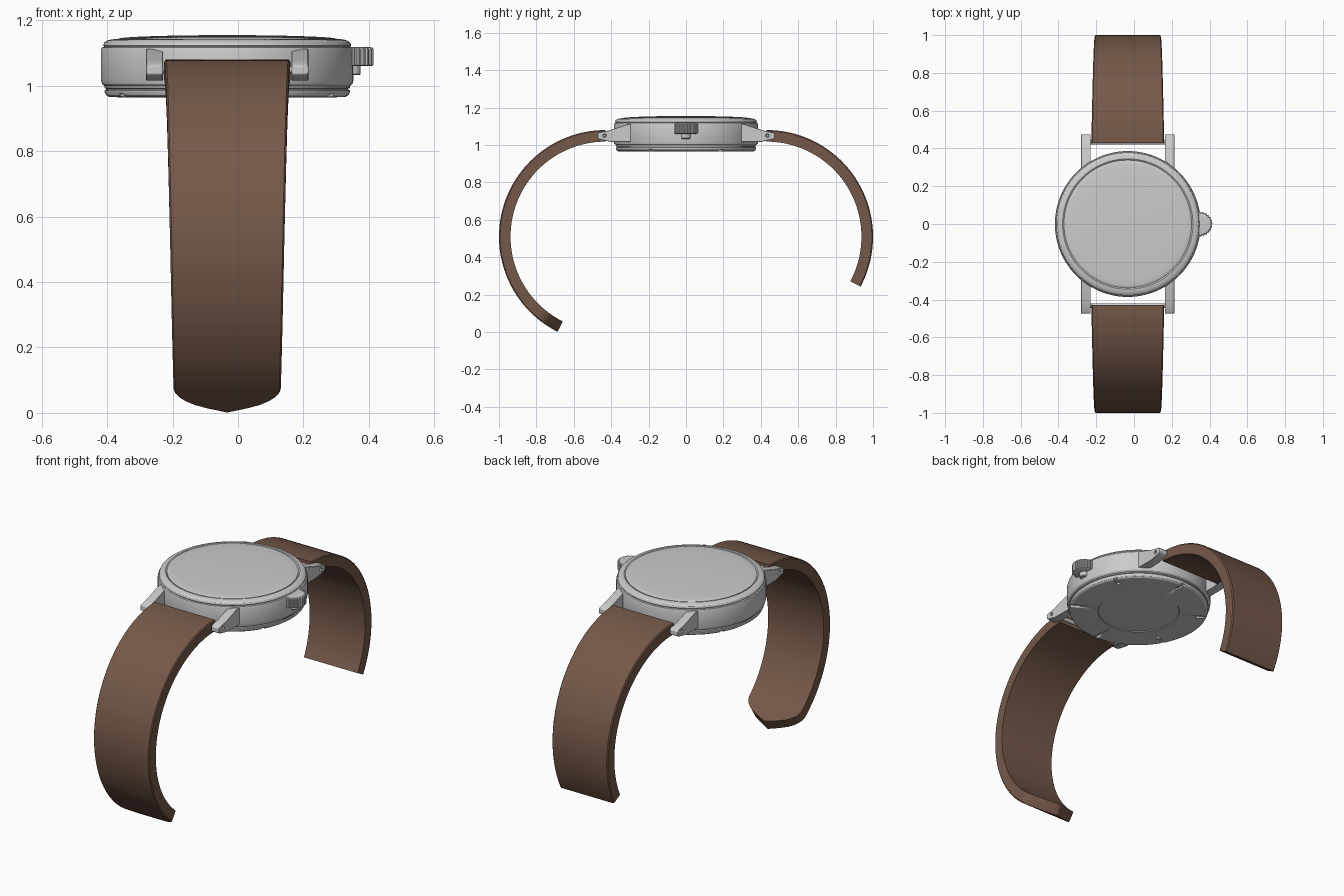
import bpy, bmesh
from math import sin, cos, pi, radians

if "Cube" in bpy.data.objects:
    bpy.data.objects.remove(bpy.data.objects["Cube"])

CX = -0.033          # watch axis
LUG_Y, LUG_Z = 0.435, 1.05

leather = bpy.data.materials.new("brown_leather")
leather.diffuse_color = (0.178, 0.098, 0.067, 1)
leather.use_nodes = True
leather.node_tree.nodes["Principled BSDF"].inputs["Base Color"].default_value = leather.diffuse_color


def finish(name, bm, angle=30, mat=None):
    bmesh.ops.recalc_face_normals(bm, faces=bm.faces[:])
    me = bpy.data.meshes.new(name)
    bm.to_mesh(me)
    bm.free()
    ob = bpy.data.objects.new(name, me)
    bpy.context.collection.objects.link(ob)
    if mat:
        me.materials.append(mat)
    bpy.ops.object.select_all(action='DESELECT')
    ob.select_set(True)
    bpy.context.view_layer.objects.active = ob
    bpy.ops.object.shade_smooth_by_angle(angle=radians(angle))
    return ob


def skin(bm, rings, caps=True):
    """Join closed rings of points into a tube."""
    rv = [[bm.verts.new(p) for p in r] for r in rings]
    n = len(rv[0])
    for a, b in zip(rv, rv[1:]):
        for i in range(n):
            bm.faces.new((a[i], a[(i + 1) % n], b[(i + 1) % n], b[i]))
    if caps:
        bm.faces.new(rv[0])
        bm.faces.new(rv[-1][::-1])


def lathe(name, profile, x=CX, n=96, teeth=0.0, angle=30):
    """Turn (radius, z) points about a vertical axis; teeth notch the rim."""
    bm = bmesh.new()
    rings = []
    for r, z in profile:
        ring = []
        for i in range(n):
            rr = r * (1 - teeth) if teeth and i % 4 > 1 else r
            a = 2 * pi * i / n
            ring.append((x + rr * cos(a), rr * sin(a), z))
        rings.append(ring)
    skin(bm, rings)
    return finish(name, bm, angle)


# Case body
lathe("case", [(0.355, 0.995), (0.377, 1.0), (0.383, 1.006), (0.386, 1.018), (0.386, 1.108),
               (0.383, 1.117), (0.376, 1.12), (0.30, 1.12)])

# Bezel ring and domed crystal
lathe("bezel", [(0.34, 1.115), (0.376, 1.119), (0.379, 1.124), (0.376, 1.132), (0.368, 1.138),
                (0.358, 1.141), (0.345, 1.143), (0.341, 1.141), (0.335, 1.135)])
lathe("crystal", [(0.338, 1.13), (0.338, 1.142)] +
      [(0.336 * cos(t), 1.143 + 0.012 * sin(t)) for t in [pi / 2 * k / 12 for k in range(12)]] +
      [(0.005, 1.155)], angle=25)

# Case back with six wrench slots
back = lathe("case_back", [(0.002, 0.969), (0.216, 0.969), (0.219, 0.965), (0.335, 0.965), (0.362, 0.966),
                           (0.371, 0.972), (0.375, 0.981), (0.375, 0.986), (0.370, 0.988),
                           (0.370, 0.991), (0.375, 0.993), (0.375, 0.999), (0.36, 1.002)])
bm = bmesh.new()
for k in range(6):
    a = radians(30 + 60 * k)
    rings = []
    for z in (0.95, 0.975):
        rings.append([(CX + r * cos(a) - w * sin(a), r * sin(a) + w * cos(a), z)
                      for r, w in ((0.315, -0.01), (0.40, -0.01), (0.40, 0.01), (0.315, 0.01))])
    skin(bm, rings)
slots = finish("slot_cutter", bm)
slots.hide_render = True
slots.hide_set(True)
cut = back.modifiers.new("slots", 'BOOLEAN')
cut.object = slots
cut.solver = 'EXACT'

# Crown: upright knurled wheel on a short stem
lathe("crown", [(0.056, 1.06), (0.065, 1.064), (0.065, 1.112), (0.060, 1.117), (0.050, 1.119)],
      x=0.35, teeth=0.07)
lathe("crown_stem", [(0.022, 1.033), (0.025, 1.036), (0.025, 1.065)], x=0.35, n=32)


# Cylinder lying along x
def rod(bm, x0, x1, y, z, r, n=20):
    skin(bm, [[(x, y + r * cos(2 * pi * i / n), z + r * sin(2 * pi * i / n)) for i in range(n)]
              for x in (x0, x1)])


# Four lugs, each with a drilled pin hole
LUG = [(0.25, 1.112), (0.31, 1.112), (0.415, 1.077), (0.465, 1.067), (0.474, 1.06),
       (0.474, 1.036), (0.467, 1.031), (0.40, 1.016), (0.25, 1.016)]
for sy, end in ((-1, "front"), (1, "back")):
    for sx, side in ((-1, "left"), (1, "right")):
        bm = bmesh.new()
        skin(bm, [[(CX + sx * x, sy * y, z) for y, z in LUG] for x in (0.196, 0.248)])
        lug = finish(f"{end}_{side}_lug", bm)
        bm = bmesh.new()
        xs = sorted((CX + sx * 0.235, CX + sx * 0.27))
        rod(bm, xs[0], xs[1], sy * LUG_Y, LUG_Z, 0.008)
        drill = finish(f"{end}_{side}_hole_cutter", bm)
        drill.hide_render = True
        drill.hide_set(True)
        cut = lug.modifiers.new("hole", 'BOOLEAN')
        cut.object = drill
        cut.solver = 'EXACT'
        bev = lug.modifiers.new("bevel", 'BEVEL')
        bev.width = 0.002
        bev.limit_method = 'ANGLE'
        bev.angle_limit = radians(50)
    # Spring bar
    bm = bmesh.new()
    rod(bm, CX - 0.2, CX + 0.2, sy * 0.432, LUG_Z, 0.012)
    finish(f"{end}_spring_bar", bm)


# Curved strap: circular arc from the lugs, tapering in width
def strap(name, sy, stations):
    bm = bmesh.new()
    rings = []
    for deg, w in stations:
        c, s = sy * sin(radians(deg)), cos(radians(deg))
        wb = w - min(0.005, w / 2)
        section = [(-w, 0.508), (-w, 0.564), (-wb, 0.570), (wb, 0.570), (w, 0.564), (w, 0.508)]
        rings.append([(CX + x, sy * 0.43 + r * c, 0.51 + r * s) for x, r in section])
    skin(bm, rings)
    return finish(name, bm, 35, leather)


def width(d):
    return 0.193 - 0.029 * d / 140


tip = [(140.5, 0.164), (142.5, 0.160), (144.5, 0.149), (146.5, 0.130), (148.5, 0.104),
       (150.5, 0.066), (152.3, 0.025), (153.2, 0.002)]
strap("front_strap", -1, [(d, width(d)) for d in range(0, 140, 3)] + tip)
strap("back_strap", 1, [(d, width(d)) for d in [118 * k / 40 for k in range(41)]])
